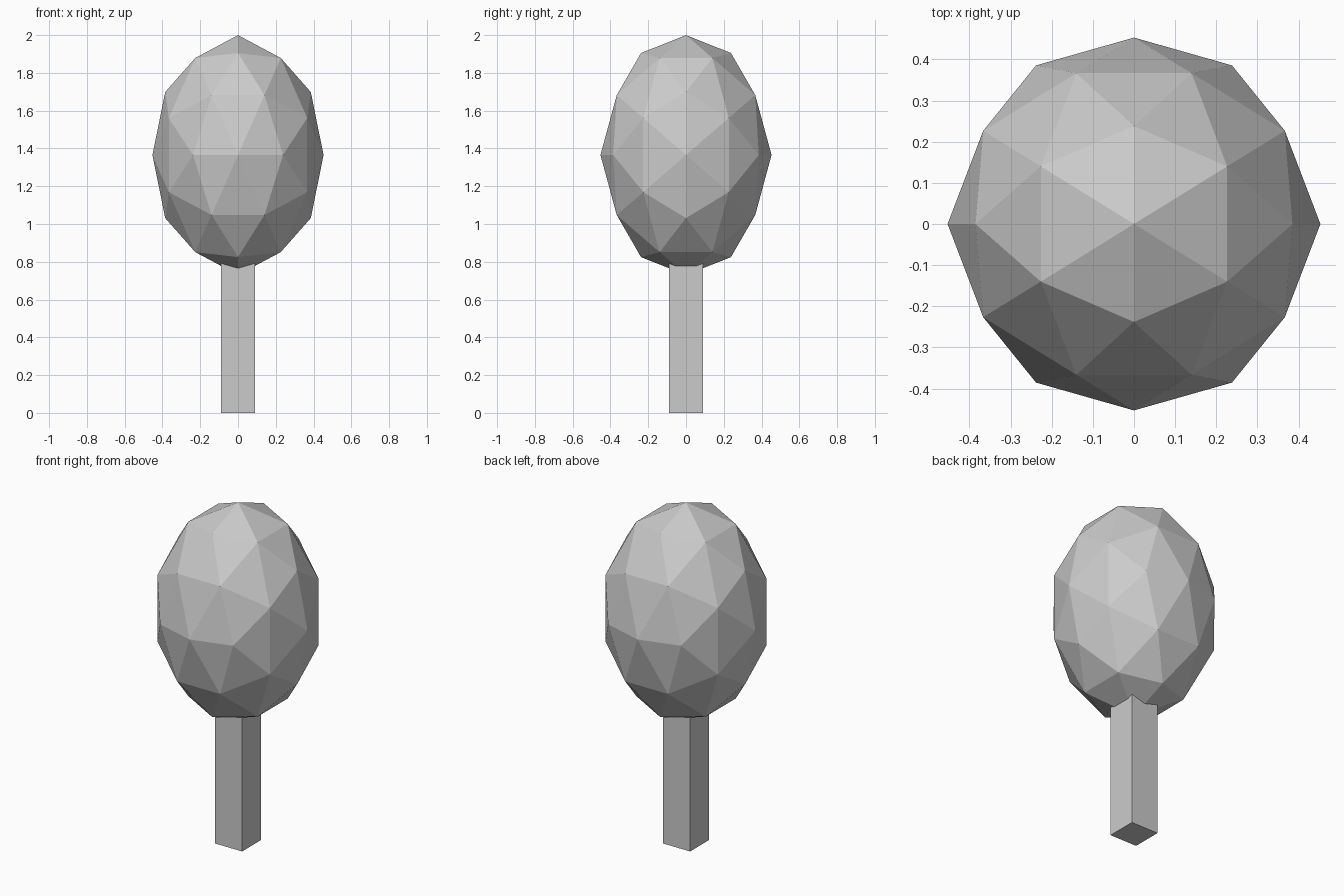
import bpy, bmesh
from mathutils import Vector

if "Cube" in bpy.data.objects:
    bpy.data.objects.remove(bpy.data.objects["Cube"])

def make_object(name, bm):
    bmesh.ops.recalc_face_normals(bm, faces=bm.faces[:])
    mesh = bpy.data.meshes.new(name)
    bm.to_mesh(mesh)
    bm.free()
    obj = bpy.data.objects.new(name, mesh)
    bpy.context.collection.objects.link(obj)
    return obj

# Trunk: square post reaching into the foliage
bm = bmesh.new()
bmesh.ops.create_cube(bm, size=1)
for v in bm.verts:
    v.co = Vector((v.co.x * 0.178, v.co.y * 0.178, (v.co.z + 0.5) * 0.85))
make_object("trunk", bm)

# Foliage: 80-sided icosphere standing on an edge, stretched upward
phi = (1 + 5 ** 0.5) / 2
corners = []
for a in (-1, 1):
    for b in (-phi, phi):
        corners += [Vector((a, b, 0)), Vector((0, a, b)), Vector((b, 0, a))]
points = [c.normalized() for c in corners]
for i, p in enumerate(corners):
    for q in corners[:i]:
        if (p - q).length < 2.1:
            points.append((p + q).normalized())
bm = bmesh.new()
for p in points:
    bm.verts.new(p)
bmesh.ops.convex_hull(bm, input=bm.verts[:])
for v in bm.verts:
    v.co = Vector((v.co.x * 0.453, v.co.y * 0.453, 1.365 + v.co.z * 0.635))
make_object("foliage", bm)
